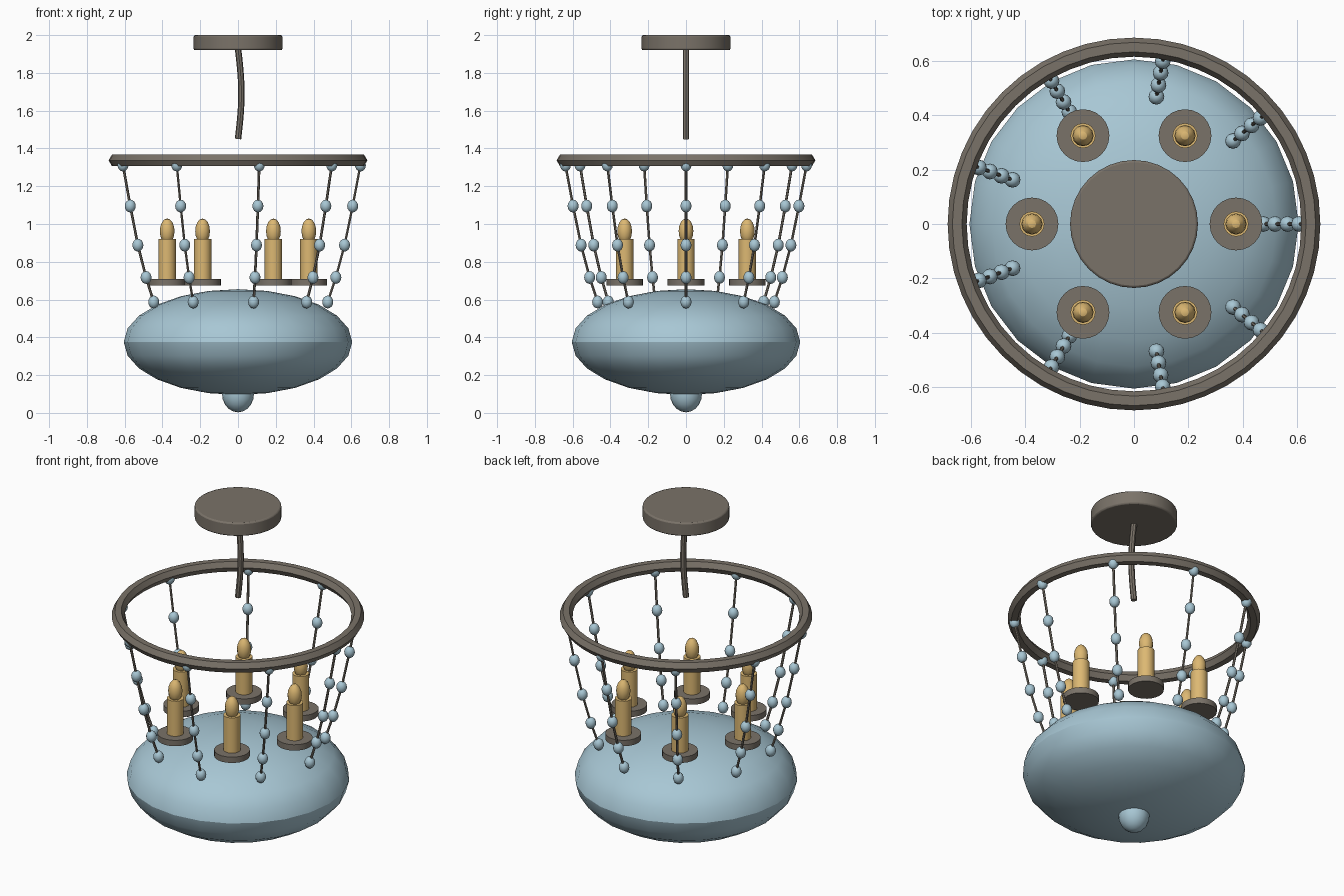
import bpy
from math import radians, sin, cos, pi

cube = bpy.data.objects.get("Cube")
if cube:
    bpy.data.objects.remove(cube, do_unlink=True)


def material(name, rgb):
    m = bpy.data.materials.new(name)
    m.use_nodes = True
    m.diffuse_color = (*rgb, 1)
    m.node_tree.nodes["Principled BSDF"].inputs["Base Color"].default_value = (*rgb, 1)
    return m


METAL = material("warm grey metal", (0.195, 0.17, 0.14))
GLASS = material("pale blue glass", (0.39, 0.57, 0.66))
WAX = material("golden wax", (0.72, 0.48, 0.17))


def finish(name, mat):
    """Name, colour and shade the active object."""
    ob = bpy.context.object
    ob.name = name
    ob.data.materials.clear()
    ob.data.materials.append(mat)
    bpy.ops.object.transform_apply(location=False, rotation=False, scale=True)
    bpy.ops.object.shade_smooth_by_angle(angle=radians(30))
    return ob


def ellipsoid(name, mat, loc, radius, height, segments, rings):
    bpy.ops.mesh.primitive_uv_sphere_add(segments=segments, ring_count=rings, location=loc)
    bpy.context.object.scale = (radius, radius, height)
    return finish(name, mat)


def cylinder(name, mat, x, y, bottom, top, radius, sides=32):
    bpy.ops.mesh.primitive_cylinder_add(vertices=sides, radius=radius, depth=top - bottom,
                                        location=(x, y, (bottom + top) / 2))
    return finish(name, mat)


def tube(name, mat, points, radius, resolution):
    curve = bpy.data.curves.new(name, "CURVE")
    curve.dimensions = "3D"
    curve.bevel_depth = radius
    curve.bevel_resolution = resolution
    curve.use_fill_caps = True
    spline = curve.splines.new("POLY")
    spline.points.add(len(points) - 1)
    for p, co in zip(spline.points, points):
        p.co = (*co, 1)
    ob = bpy.data.objects.new(name, curve)
    bpy.context.collection.objects.link(ob)
    bpy.ops.object.select_all(action="DESELECT")
    ob.select_set(True)
    bpy.context.view_layer.objects.active = ob
    bpy.ops.object.convert(target="MESH")
    return finish(name, mat)


# Ceiling canopy with softened rims, and the bowed stem below it
canopy = cylinder("canopy", METAL, 0, 0, 1.92, 2.0, 0.235)
bevel = canopy.modifiers.new("soft rim", "BEVEL")
bevel.width = 0.008
bevel.segments = 2
tube("stem", METAL,
     [(0.018 * sin(pi * i / 12), 0, 1.93 - 0.48 * i / 12) for i in range(13)], 0.017, 2)

# Faceted hoop
bpy.ops.mesh.primitive_torus_add(major_radius=0.65, minor_radius=0.035, major_segments=48,
                                 minor_segments=6, location=(0, 0, 1.337))
finish("hoop", METAL)

# Bowl and bottom finial
ellipsoid("bowl", GLASS, (0, 0, 0.375), 0.605, 0.28, 24, 12)
ellipsoid("finial", GLASS, (0, 0, 0.103), 0.085, 0.1, 16, 10)

# Ring of candles standing on dishes
for i in range(6):
    a = i * pi / 3
    x, y = 0.375 * cos(a), 0.375 * sin(a)
    cylinder(f"candle_dish_{i + 1}", METAL, x, y, 0.675, 0.71, 0.097, 24)
    cylinder(f"candle_{i + 1}", WAX, x, y, 0.705, 0.92, 0.046, 16)
    ellipsoid(f"candle_bulb_{i + 1}", WAX, (x, y, 0.962), 0.039, 0.067, 12, 8)

# Bead strands sweeping in from hoop to bowl: (radius, height) of each bead
STRAND = [(0.648, 1.312), (0.607, 1.095), (0.564, 0.888), (0.518, 0.717), (0.475, 0.587)]
for i in range(9):
    a = i * 2 * pi / 9
    points = [(r * cos(a), r * sin(a), z) for r, z in STRAND]
    tube(f"strand_wire_{i + 1}", METAL, points, 0.007, 1)
    for j, p in enumerate(points):
        ellipsoid(f"bead_{i + 1}_{j + 1}", GLASS, p, 0.029, 0.034, 12, 8)
